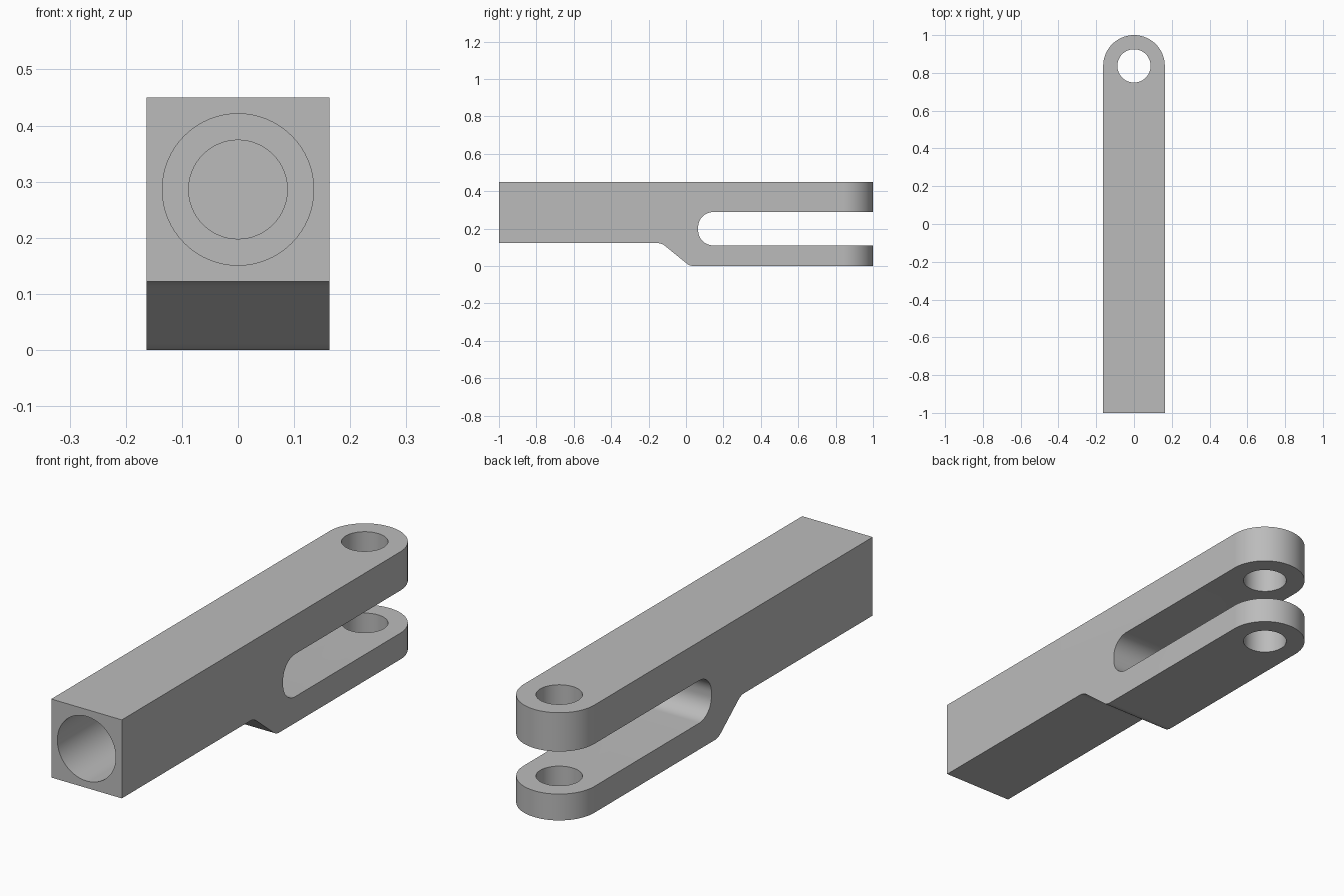
import bpy, math
from mathutils import Matrix, Vector

cube = bpy.data.objects.get("Cube")
if cube:
    bpy.data.objects.remove(cube, do_unlink=True)

HALF_W, TOP, STEP = 0.163, 0.45, 0.122
PIN_Y, PIN_R = 1 - HALF_W, 0.088
BORE_Z = (TOP + STEP) / 2

steel = bpy.data.materials.new("plain grey")
steel.use_nodes = True
grey = (0.5, 0.5, 0.5, 1)
steel.diffuse_color = grey
steel.node_tree.nodes["Principled BSDF"].inputs["Base Color"].default_value = grey


def rounded(corners, steps=12):
    """Turn (a, b, radius) corners into an outline with fillet arcs."""
    out = []
    for i, (a, b, r) in enumerate(corners):
        p = Vector((a, b))
        if r == 0:
            out.append(p)
            continue
        u = (Vector(corners[i - 1][:2]) - p).normalized()
        v = (Vector(corners[(i + 1) % len(corners)][:2]) - p).normalized()
        half = u.angle(v) / 2
        centre = p + (u + v).normalized() * r / math.sin(half)
        start = p + u * r / math.tan(half) - centre
        end = p + v * r / math.tan(half) - centre
        sweep = -start.angle_signed(end)
        for k in range(steps + 1):
            out.append(centre + Matrix.Rotation(sweep * k / steps, 2) @ start)
    return out


def prism(name, outline, low, high, place):
    """Extrude an outline between two levels; place maps (a, b, level) to xyz."""
    n = len(outline)
    verts = [place(p[0], p[1], h) for h in (low, high) for p in outline]
    faces = [list(range(n))[::-1], list(range(n, 2 * n))]
    faces += [(i, (i + 1) % n, n + (i + 1) % n, n + i) for i in range(n)]
    mesh = bpy.data.meshes.new(name)
    mesh.from_pydata(verts, [], faces)
    mesh.materials.append(steel)
    obj = bpy.data.objects.new(name, mesh)
    bpy.context.collection.objects.link(obj)
    return obj


def circle(a, b, r, n=64):
    return [(a + r * math.cos(math.tau * i / n), b + r * math.sin(math.tau * i / n))
            for i in range(n)]


def along_x(a, b, h):
    return (h, a, b)


def along_y(a, b, h):
    return (b, h, a)


def along_z(a, b, h):
    return (a, b, h)


# Side profile: square shank, stepped underside and fork slot
side = rounded([
    (-1, STEP, 0), (-0.13, STEP, 0.06), (0.02, 0, 0.06), (1.1, 0, 0),
    (1.1, 0.11, 0), (0.065, 0.11, 0.08), (0.065, 0.288, 0.08), (1.1, 0.288, 0),
    (1.1, TOP, 0), (-1, TOP, 0)])
body = prism("clevis_body", side, -HALF_W, HALF_W, along_x)

# Plan outline with the rounded fork tip
plan = [(-HALF_W, -1.1), (HALF_W, -1.1)]
plan += [(HALF_W * math.cos(math.pi * i / 40), PIN_Y + HALF_W * math.sin(math.pi * i / 40))
         for i in range(41)]
# Keep the plan's flanks just outside the body, so only the tip is trimmed
plan = [(x * 1.0005, y) for x, y in plan]

cutters = [
    ("INTERSECT", prism("tip_trim", plan, -0.1, 0.6, along_z)),
    ("DIFFERENCE", prism("pin_hole", circle(0, PIN_Y, PIN_R), -0.1, 0.6, along_z)),
    ("DIFFERENCE", prism("wide_bore", circle(BORE_Z, 0, 0.135), -1.1, -0.4, along_y)),
    ("DIFFERENCE", prism("narrow_bore", circle(BORE_Z, 0, PIN_R), -0.5, -0.1, along_y)),
]
for operation, cutter in cutters:
    cutter.hide_render = True
    mod = body.modifiers.new(cutter.name, "BOOLEAN")
    mod.operation, mod.solver, mod.object = operation, "EXACT", cutter

# Bake the cuts and drop the helpers
bpy.context.view_layer.update()
graph = bpy.context.evaluated_depsgraph_get()
baked = bpy.data.meshes.new_from_object(body.evaluated_get(graph))
body.modifiers.clear()
body.data = baked
for _, cutter in cutters:
    bpy.data.objects.remove(cutter, do_unlink=True)

# Smooth the round surfaces, keep the machined edges sharp
bpy.ops.object.select_all(action="DESELECT")
body.select_set(True)
bpy.context.view_layer.objects.active = body
bpy.ops.object.shade_smooth_by_angle(angle=math.radians(30))
